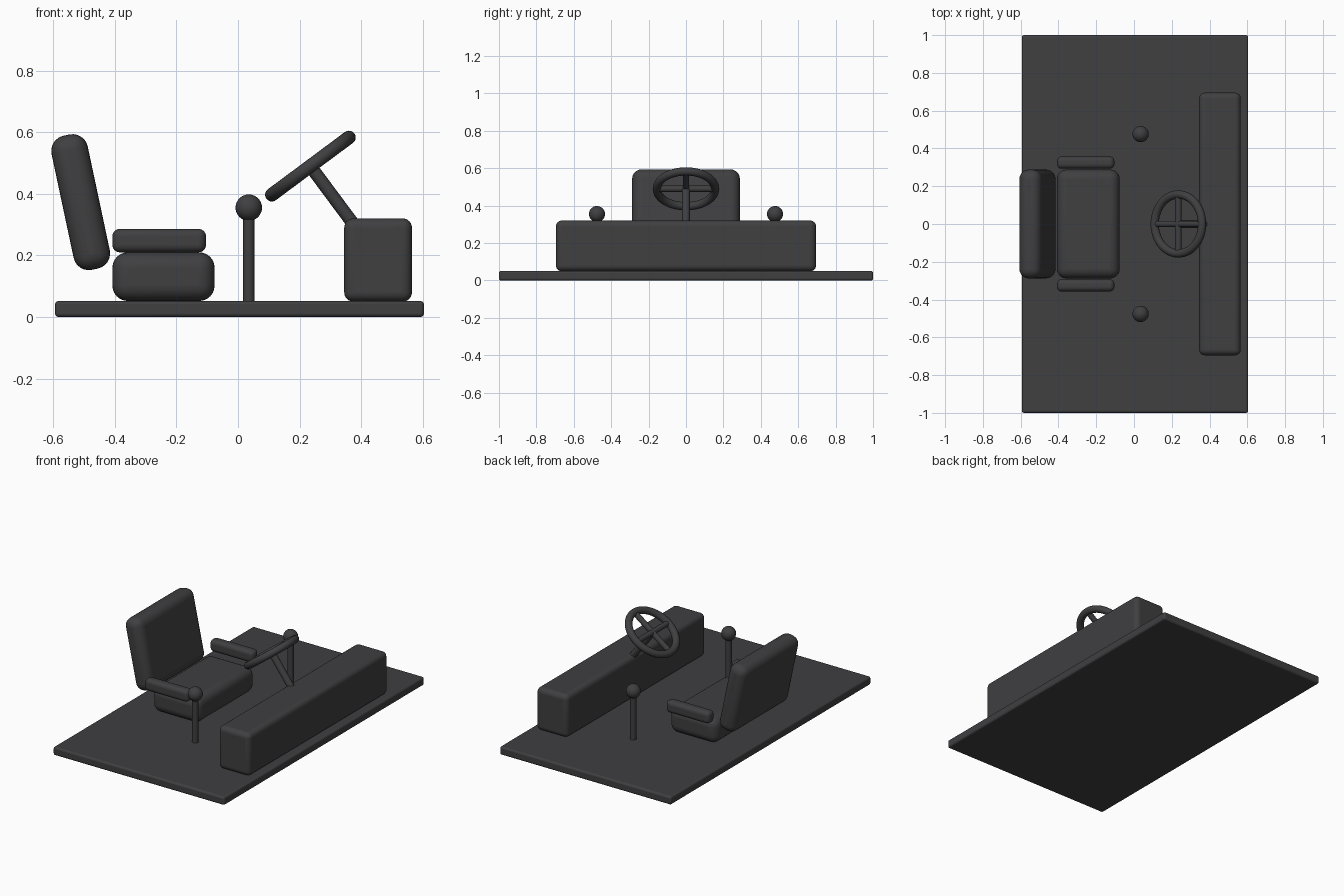
import bpy
from math import radians, pi, sin, cos
from mathutils import Vector

if "Cube" in bpy.data.objects:
    bpy.data.objects.remove(bpy.data.objects["Cube"])

mat = bpy.data.materials.new("charcoal")
mat.diffuse_color = (0.05, 0.05, 0.053, 1)
mat.use_nodes = True
mat.node_tree.nodes["Principled BSDF"].inputs["Base Color"].default_value = mat.diffuse_color


def finish(name):
    ob = bpy.context.object
    ob.name = name
    ob.data.materials.append(mat)
    return ob


def rounded_box(name, centre, size, radius, tilt=0):
    bpy.ops.mesh.primitive_cube_add(size=1, location=centre)
    ob = finish(name)
    ob.scale = size
    bpy.ops.object.transform_apply(location=False, rotation=False, scale=True)
    ob.rotation_euler.y = tilt
    bev = ob.modifiers.new("round", 'BEVEL')
    bev.width = radius
    bev.segments = 6
    bpy.ops.object.shade_smooth_by_angle(angle=radians(35))
    return ob


def rod(name, a, b, radius):
    a, b = Vector(a), Vector(b)
    bpy.ops.mesh.primitive_cylinder_add(vertices=32, radius=radius, depth=(b - a).length,
                                        location=(a + b) / 2)
    ob = finish(name)
    ob.rotation_euler = (b - a).to_track_quat('Z', 'Y').to_euler()
    bpy.ops.object.shade_smooth_by_angle(angle=radians(35))
    return ob


# floor and dashboard
rounded_box("floor", (0.005, 0, 0.026), (1.198, 2, 0.052), 0.012)
rounded_box("dashboard", (0.455, 0, 0.185), (0.22, 1.39, 0.27), 0.03)

# seat
rounded_box("seat_cushion", (-0.242, 0, 0.131), (0.332, 0.576, 0.158), 0.05)
rounded_box("seat_back", (-0.511, 0, 0.373), (0.12, 0.576, 0.445), 0.05, radians(-12))

# armrests and levers, one on each side
for side, label in ((-1, "right"), (1, "left")):
    rounded_box(f"armrest_{label}", (-0.256, side * 0.325, 0.248), (0.304, 0.064, 0.076), 0.024)
    x, y = 0.035, side * 0.476
    rod(f"lever_{label}", (x, y, 0.04), (x, y, 0.35), 0.018)
    bpy.ops.mesh.primitive_uv_sphere_add(segments=32, ring_count=16, radius=0.043,
                                         location=(x, y, 0.355))
    finish(f"lever_knob_{label}")
    bpy.ops.object.shade_smooth()

# steering wheel rim, spokes and column
tilt = radians(36.6)
hub = Vector((0.235, 0, 0.49))
along = Vector((cos(tilt), 0, sin(tilt)))
down = Vector((sin(tilt), 0, -cos(tilt)))
rim = 0.156
bpy.ops.mesh.primitive_torus_add(major_radius=rim, minor_radius=0.022, major_segments=64,
                                 minor_segments=20, location=hub, rotation=(0, -tilt, 0))
finish("steering_wheel_rim")
bpy.ops.object.shade_smooth()
for label, axis in (("long", along), ("cross", Vector((0, 1, 0)))):
    rod(f"wheel_spoke_{label}", hub - axis * rim, hub + axis * rim, 0.017)
rod("steering_column", hub, hub + down * 0.26, 0.021)
